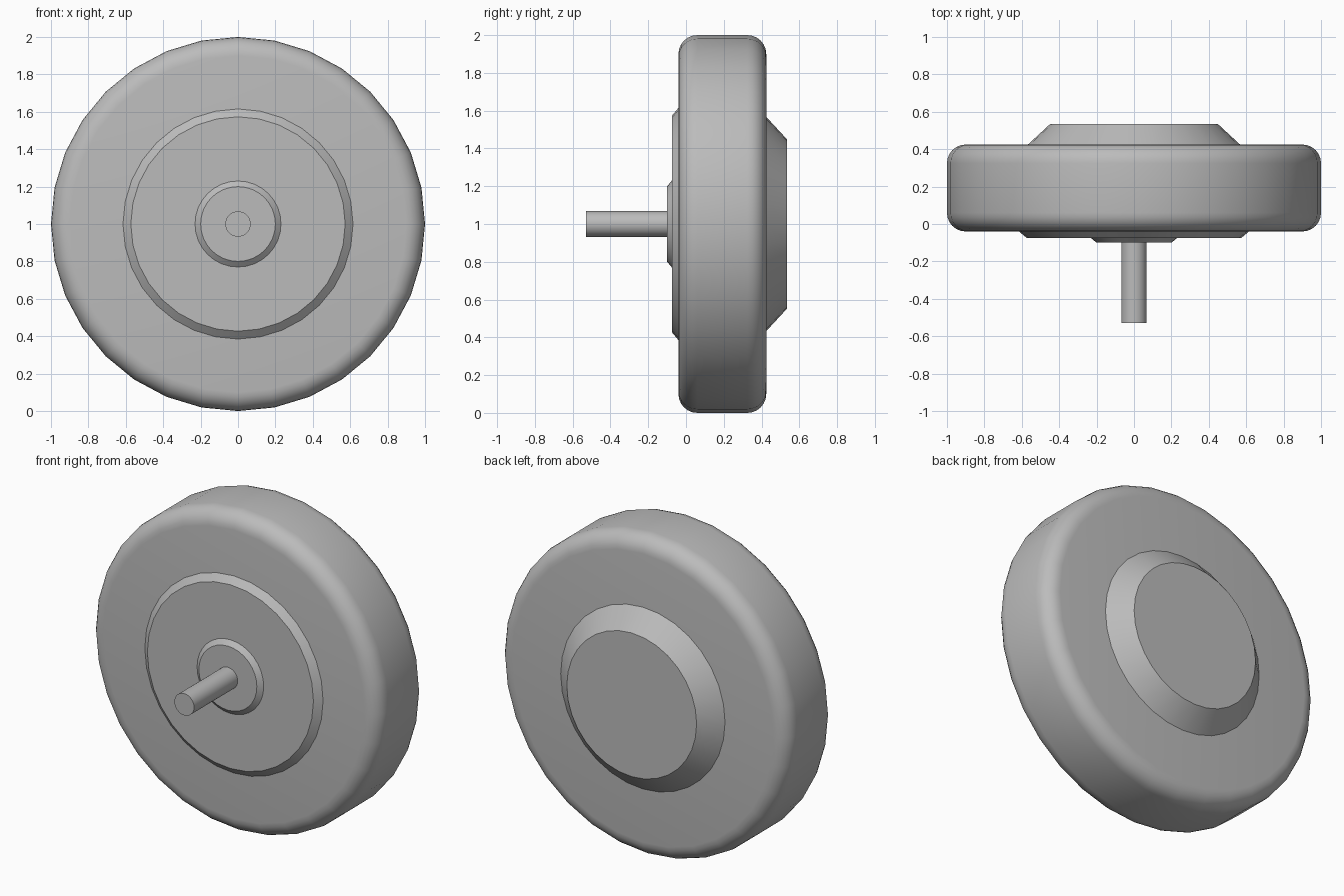
import bpy, bmesh, math

old = bpy.data.objects.get("Cube")
if old:
    bpy.data.objects.remove(old, do_unlink=True)

SIDES = 32
CENTRE_Z = 1.0

grey = bpy.data.materials.new("plain_grey")
grey.use_nodes = True
grey.diffuse_color = (0.5, 0.5, 0.5, 1)
grey.node_tree.nodes["Principled BSDF"].inputs["Base Color"].default_value = (0.5, 0.5, 0.5, 1)


def turned(name, profile, sides=SIDES):
    """Revolve (radius, y) points about the wheel axis and cap both ends."""
    bm = bmesh.new()
    rings = []
    for r, y in profile:
        angles = [math.tau * i / sides for i in range(sides)]
        rings.append([bm.verts.new((r * math.sin(a), y, r * math.cos(a))) for a in angles])
    for a, b in zip(rings, rings[1:]):
        for i in range(sides):
            j = (i + 1) % sides
            bm.faces.new((a[i], a[j], b[j], b[i]))
    bm.faces.new(rings[0])
    bm.faces.new(rings[-1])
    bmesh.ops.recalc_face_normals(bm, faces=bm.faces)
    mesh = bpy.data.meshes.new(name)
    bm.to_mesh(mesh)
    bm.free()
    mesh.materials.append(grey)
    obj = bpy.data.objects.new(name, mesh)
    bpy.context.collection.objects.link(obj)
    obj.location.z = CENTRE_Z
    bpy.ops.object.select_all(action='DESELECT')
    obj.select_set(True)
    bpy.context.view_layer.objects.active = obj
    bpy.ops.object.shade_smooth_by_angle(angle=math.radians(30))
    return obj


# Tyre with rounded shoulders
FRONT, BACK, ROUND, STEPS = -0.04, 0.425, 0.1, 6
arc = [math.pi / 2 * i / STEPS for i in range(STEPS + 1)]
shoulder = [(1 - ROUND + ROUND * math.sin(a), ROUND * (1 - math.cos(a))) for a in arc]
tyre = [(r, FRONT + d) for r, d in shoulder] + [(r, BACK - d) for r, d in reversed(shoulder)]
turned("tyre", tyre)

# Stepped front hub, axle and sloped back hub, each seated slightly into its neighbour
turned("front_hub", [(0.615, FRONT + 0.01), (0.615, FRONT), (0.573, -0.075)])
turned("axle_collar", [(0.23, -0.07), (0.23, -0.075), (0.2, -0.1)])
turned("axle", [(0.068, -0.09), (0.068, -0.53)])
turned("back_hub", [(0.567, BACK - 0.01), (0.567, BACK), (0.448, 0.535)])
